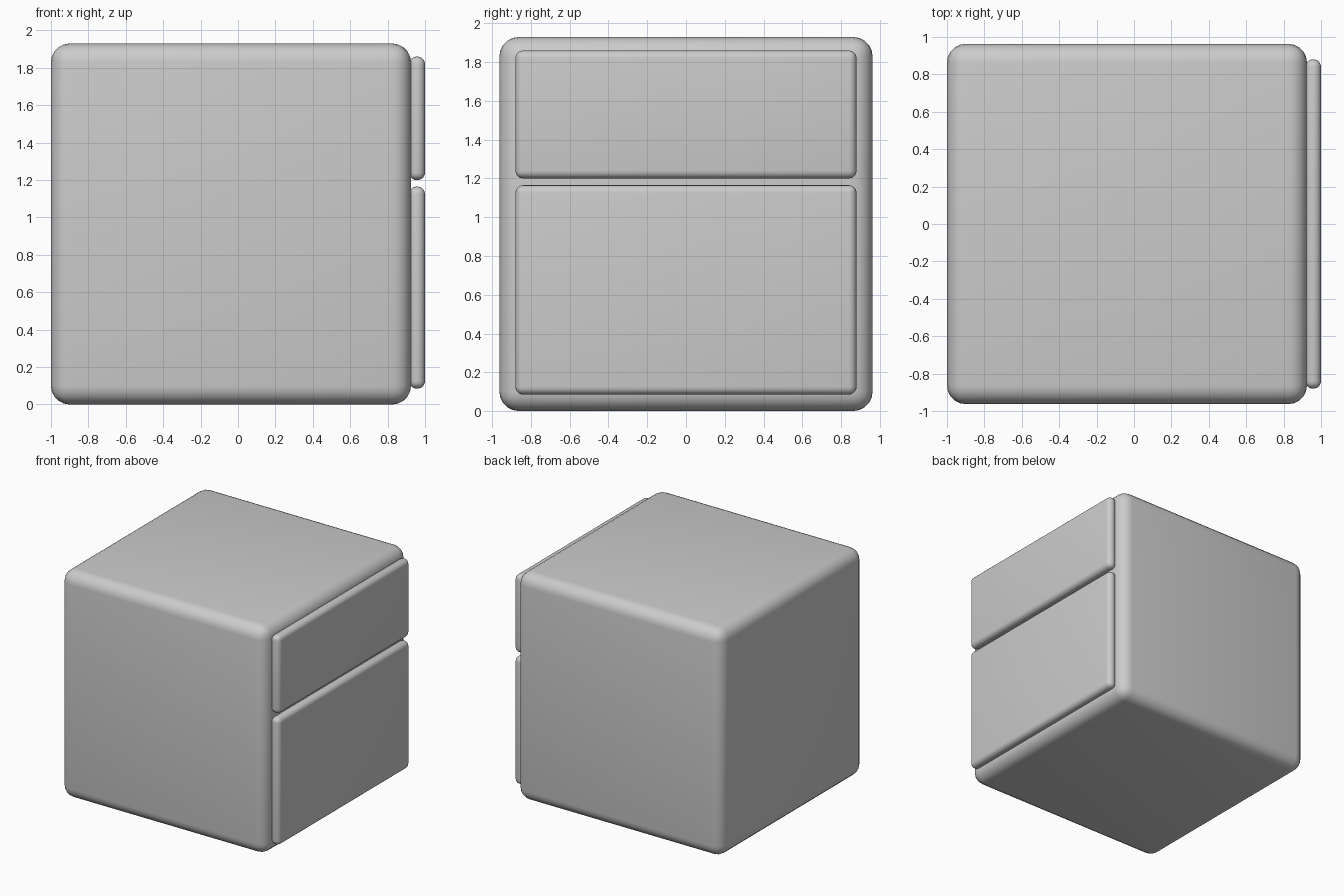
import bpy

if "Cube" in bpy.data.objects:
    bpy.data.objects.remove(bpy.data.objects["Cube"])


def rounded_box(name, lo, hi, radius, segments):
    """Box between two corners with rounded edges."""
    bpy.ops.mesh.primitive_cube_add(size=1, location=[(a + b) / 2 for a, b in zip(lo, hi)])
    ob = bpy.context.object
    ob.name = name
    ob.scale = [b - a for a, b in zip(lo, hi)]
    bpy.ops.object.transform_apply(location=False, rotation=False, scale=True)
    bev = ob.modifiers.new("rounding", 'BEVEL')
    bev.width = radius
    bev.segments = segments
    bpy.ops.object.modifier_apply(modifier=bev.name)
    bpy.ops.object.shade_smooth_by_angle()
    return ob


# Cabinet body
rounded_box("cabinet_body", (-1, -0.963, 0), (0.925, 0.963, 1.93), 0.1, 5)

# Drawer fronts on the right side
for name, z0, z1 in (("lower_drawer_front", 0.085, 1.165),
                     ("upper_drawer_front", 1.2, 1.86)):
    rounded_box(name, (0.915, -0.88, z0), (1.0, 0.88, z1), 0.04, 5)
